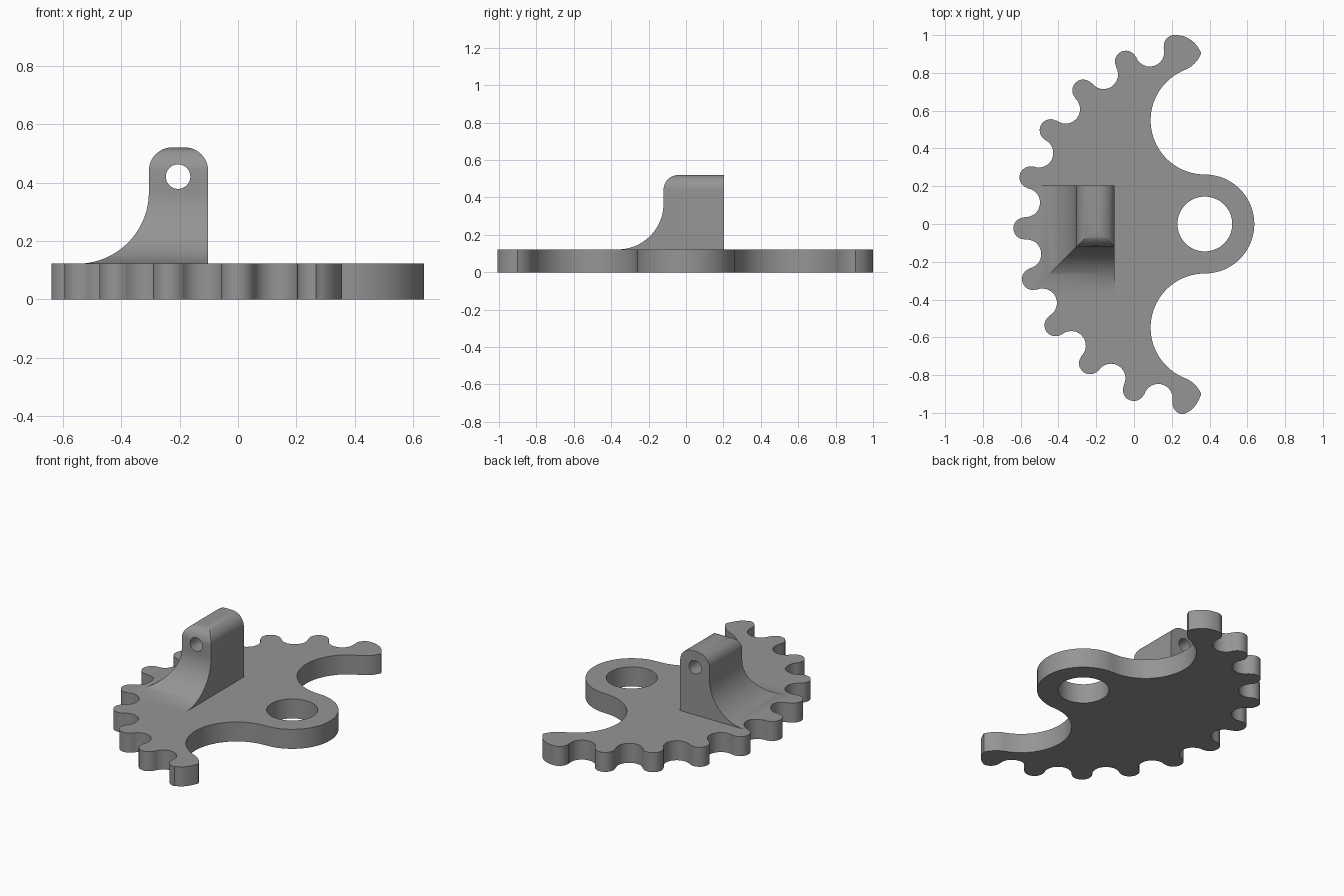
import bpy, bmesh
from math import sin, cos, radians, pi
from mathutils import Vector

if "Cube" in bpy.data.objects:
    bpy.data.objects.remove(bpy.data.objects["Cube"])

grey = bpy.data.materials.new("mid grey")
grey.diffuse_color = (0.30, 0.30, 0.30, 1)
grey.use_nodes = True
grey.node_tree.nodes["Principled BSDF"].inputs["Base Color"].default_value = grey.diffuse_color


def arc(cx, cy, r, a0, a1, n=12):
    """Points on an arc, angles in degrees."""
    angles = [radians(a0 + (a1 - a0) * i / n) for i in range(n + 1)]
    return [(cx + r * cos(a), cy + r * sin(a)) for a in angles]


def bend(p, c, q, n=10):
    """Quadratic curve from p to q pulled towards c."""
    ts = [i / n for i in range(n + 1)]
    return [tuple((1 - t) ** 2 * p[k] + 2 * t * (1 - t) * c[k] + t * t * q[k]
                  for k in (0, 1)) for t in ts]


def prism(name, outline, place, depth):
    """Extrude a 2D outline; place maps its (u, v) into space."""
    points = []
    for p in outline:
        if not points or (Vector(p) - Vector(points[-1])).length > 1e-4:
            points.append(p)
    if (Vector(points[0]) - Vector(points[-1])).length < 1e-4:
        points.pop()
    bm = bmesh.new()
    face = bm.faces.new([bm.verts.new(place(u, v)) for u, v in points])
    top = bmesh.ops.extrude_face_region(bm, geom=[face])["geom"]
    bmesh.ops.translate(bm, vec=depth,
                        verts=[g for g in top if isinstance(g, bmesh.types.BMVert)])
    bmesh.ops.recalc_face_normals(bm, faces=bm.faces)
    mesh = bpy.data.meshes.new(name)
    bm.to_mesh(mesh)
    bm.free()
    mesh.materials.append(grey)
    obj = bpy.data.objects.new(name, mesh)
    bpy.context.collection.objects.link(obj)
    return obj


def combine(obj, other, operation):
    """Apply a boolean and discard the helper."""
    mod = obj.modifiers.new("cut", 'BOOLEAN')
    mod.operation, mod.object, mod.solver = operation, other, 'EXACT'
    bpy.context.view_layer.objects.active = obj
    bpy.ops.object.modifier_apply(modifier=mod.name)
    bpy.data.objects.remove(other)


def smooth(obj):
    bpy.ops.object.select_all(action='DESELECT')
    obj.select_set(True)
    bpy.context.view_layer.objects.active = obj
    bpy.ops.object.shade_smooth_by_angle(angle=radians(30))


# Gear sector outline: hub, upper bay, upper horn
HUB, HUB_R, BAY_Y, BAY_R = 0.375, 0.262, 0.549, 0.287
THICK = 0.122
outline = arc(HUB, 0, HUB_R, -90, 90, 40)
outline += arc(HUB, BAY_Y, BAY_R, 270, 112, 40)
horn_in = outline[-1]
outline += bend(horn_in, (0.33, 0.84), (0.356, 0.905))
outline += bend((0.356, 0.905), (0.315, 0.995), (0.225, 1.0))

# Round teeth alternating with round gaps, 22 to the full circle
STEP, PITCH_R = 360 / 22, 0.956
for k in range(-5, 6):
    a = 181.4 + k * STEP
    start = 85 if k == -5 else a - 90
    end = 275 if k == 5 else a + 90
    outline += arc(HUB + PITCH_R * cos(radians(a)), PITCH_R * sin(radians(a)),
                   0.058, start, end)
    if k < 5:
        g = a + STEP / 2
        outline += arc(HUB + PITCH_R * cos(radians(g)), PITCH_R * sin(radians(g)),
                       0.077, g - 90, g - 270)

# Lower horn and lower bay
outline += bend((0.275, -1.0), (0.325, -0.985), (0.356, -0.9))
outline += bend((0.356, -0.9), (0.33, -0.84), (horn_in[0], -horn_in[1]))
outline += arc(HUB, -BAY_Y, BAY_R, -112, -270, 40)


def flat(z):
    return lambda u, v: (u, v, z)


plate = prism("gear_plate", outline, flat(0), (0, 0, THICK))
bore = prism("bore_cutter", arc(HUB, 0, 0.145, 0, 360, 64), flat(-0.1), (0, 0, 0.4))
combine(plate, bore, 'DIFFERENCE')

# Lug: front profile crossed with side profile, both flared at the foot
FOOT, TOP, FLARE, ROUND = THICK - 0.002, 0.52, 0.245, 0.08


def flared(edge):
    """Foot flare and rounded shoulder rising at the given edge."""
    return ([(edge - FLARE, FOOT)]
            + arc(edge - FLARE, THICK + FLARE, FLARE, -90, 0, 24)
            + arc(edge + ROUND, TOP - ROUND, ROUND, 180, 90))


front = flared(-0.305) + arc(-0.102 - ROUND, TOP - ROUND, ROUND, 90, 0) + [(-0.102, FOOT)]
side = flared(-0.12) + [(0.203, TOP), (0.203, FOOT)]
lug = prism("pivot_lug", front, lambda u, v: (u, -0.5, v), (0, 0.9, 0))
combine(lug, prism("side_cutter", side, lambda u, v: (-0.8, u, v), (1, 0, 0)), 'INTERSECT')
combine(lug, prism("edge_cutter", outline, flat(0.05), (0, 0, 0.8)), 'INTERSECT')
pin = prism("pin_cutter", arc(-0.205, 0.42, 0.042, 0, 360, 32),
            lambda u, v: (u, -0.6, v), (0, 1.2, 0))
combine(lug, pin, 'DIFFERENCE')

for part in (plate, lug):
    smooth(part)
